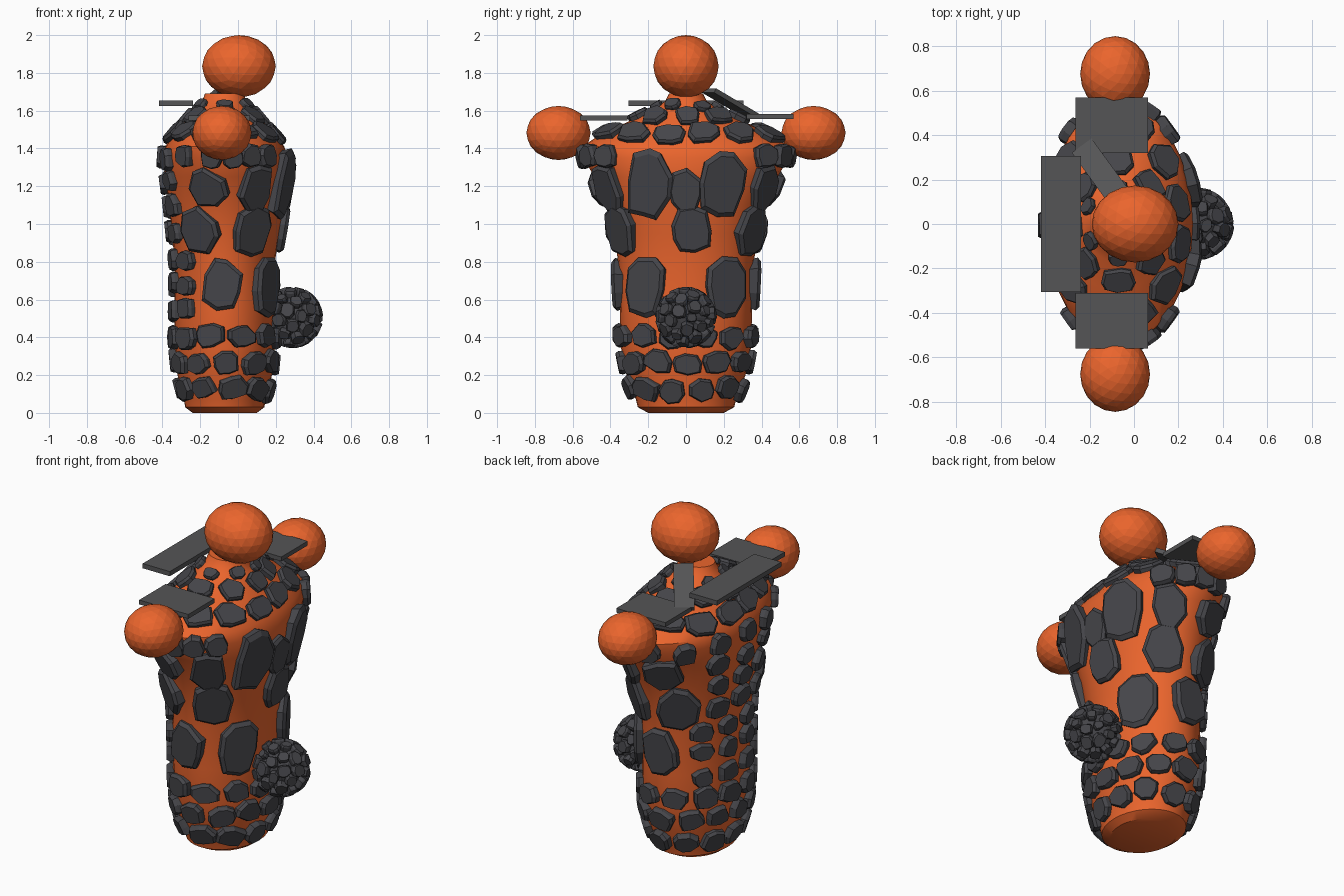
import bpy, bmesh, math, random
from mathutils import Vector, Matrix

if "Cube" in bpy.data.objects:
    bpy.data.objects.remove(bpy.data.objects["Cube"])

random.seed(7)

def material(name, rgb):
    m = bpy.data.materials.new(name)
    m.diffuse_color = (*rgb, 1)
    m.use_nodes = True
    m.node_tree.nodes["Principled BSDF"].inputs["Base Color"].default_value = m.diffuse_color
    return m

LAVA = material("lava_orange", (0.83, 0.13, 0.026))
ROCK = material("dark_rock", (0.06, 0.06, 0.068))
SLATE = material("slate", (0.09, 0.09, 0.093))

def finish(bm, name, mat):
    me = bpy.data.meshes.new(name)
    bmesh.ops.recalc_face_normals(bm, faces=bm.faces)
    bm.to_mesh(me)
    bm.free()
    me.materials.append(mat)
    ob = bpy.data.objects.new(name, me)
    bpy.context.collection.objects.link(ob)
    return ob

# Body sections: z, centre x, half width x, half depth y
PROFILE = [(0.0, -0.07, 0.17, 0.20), (0.03, -0.07, 0.21, 0.255), (0.07, -0.07, 0.215, 0.265),
           (0.2, -0.07, 0.25, 0.315), (0.35, -0.07, 0.265, 0.345), (0.55, -0.07, 0.265, 0.35),
           (0.8, -0.07, 0.265, 0.36), (0.95, -0.065, 0.285, 0.38), (1.1, -0.06, 0.305, 0.42),
           (1.25, -0.06, 0.325, 0.485), (1.35, -0.065, 0.33, 0.545), (1.41, -0.07, 0.315, 0.55),
           (1.47, -0.075, 0.275, 0.46), (1.54, -0.075, 0.21, 0.31), (1.61, -0.075, 0.15, 0.17),
           (1.65, -0.075, 0.115, 0.11), (1.69, -0.07, 0.105, 0.09)]

def section(z):
    for a, b in zip(PROFILE, PROFILE[1:]):
        if z <= b[0]:
            f = (z - a[0]) / (b[0] - a[0])
            return [p + (q - p) * f for p, q in zip(a[1:], b[1:])]
    return PROFILE[-1][1:]

def surface(t, z):
    cx, rx, ry = section(z)
    return Vector((cx + rx * math.cos(t), ry * math.sin(t), z))

def body():
    bm = bmesh.new()
    n = 32
    rings = [[bm.verts.new(surface(2 * math.pi * i / n, p[0])) for i in range(n)] for p in PROFILE]
    for a, b in zip(rings, rings[1:]):
        for i in range(n):
            j = (i + 1) % n
            bm.faces.new((a[i], a[j], b[j], b[i]))
    bm.faces.new(rings[0][::-1])
    bm.faces.new(rings[-1])
    ob = finish(bm, "body", LAVA)
    bpy.context.view_layer.objects.active = ob
    ob.select_set(True)
    bpy.ops.object.shade_smooth_by_angle(angle=math.radians(35))
    ob.select_set(False)

def add_rock(bm, pos, normal, w, h, thick):
    """Chamfered irregular slab lying on the surface."""
    normal = normal.normalized()
    side = Vector((0, 0, 1)).cross(normal)
    side = side.normalized() if side.length > 1e-3 else Vector((1, 0, 0))
    frame = Matrix((side, normal.cross(side), normal)).transposed()
    frame = frame @ Matrix.Rotation(random.uniform(-0.18, 0.18), 3, 'Z')
    n = random.choice((7, 8, 8, 9))
    start = random.random()
    outline = []
    for i in range(n):
        a = 2 * math.pi * (i + start + random.uniform(-0.22, 0.22)) / n
        c, s = math.cos(a), math.sin(a)
        r = (abs(c) ** 3.5 + abs(s) ** 3.5) ** (-1 / 3.5) * random.uniform(0.9, 1.04)
        outline.append((c * r * w / 2, s * r * h / 2))
    levels = [(0.9, -thick), (1.0, thick * 0.5), (0.86, thick)]
    rings = [[bm.verts.new(pos + frame @ Vector((x * k, y * k, d))) for x, y in outline]
             for k, d in levels]
    for a, b in zip(rings, rings[1:]):
        for i in range(n):
            j = (i + 1) % n
            bm.faces.new((a[i], a[j], b[j], b[i]))
    bm.faces.new(rings[0][::-1])
    bm.faces.new(rings[-1])

def on_body(bm, deg, z, w, h, thick=0.035):
    t, e = math.radians(deg), 0.02
    du = surface(t + e, z) - surface(t - e, z)
    dv = surface(t, z + e) - surface(t, z - e)
    add_rock(bm, surface(t, z), du.cross(dv), w, h, thick)

def spaced(z, n, lo, hi):
    """Angles evenly spaced by arc length around the body."""
    steps = [lo + (hi - lo) * i / 200 for i in range(201)]
    pts = [surface(math.radians(d), z) for d in steps]
    acc = [0]
    for a, b in zip(pts, pts[1:]):
        acc.append(acc[-1] + (b - a).length)
    return [next(d for d, s in zip(steps, acc) if s >= acc[-1] * (i + 0.5) / n) for i in range(n)]

def rock_band(bm, z, n, lo, hi, w, h, thick=0.035):
    for d in spaced(z, n, lo, hi):
        on_body(bm, d, z + random.uniform(-0.012, 0.012), w * random.uniform(0.88, 1.1),
                h * random.uniform(0.9, 1.1), thick)

body()

# Lower rows of small stones all around
bm = bmesh.new()
for i, (z, n) in enumerate(((0.13, 11), (0.27, 12), (0.405, 12))):
    rock_band(bm, z, n, i * 14, 360 + i * 14, 0.155, 0.125)
finish(bm, "lower_stones", ROCK)

# Small stones up the -x side
bm = bmesh.new()
for z in (0.545, 0.68, 0.815):
    rock_band(bm, z, 4, 122, 238, 0.135, 0.115)
for z in (0.95, 1.09, 1.22):
    rock_band(bm, z, 3, 140, 220, 0.15, 0.12)
rock_band(bm, 1.35, 5, 115, 245, 0.13, 0.12)
finish(bm, "rear_stones", ROCK)

# Large slabs on the +x side and flanks, mirrored in y
bm = bmesh.new()
on_body(bm, 4, 0.97, 0.21, 0.26)
for s in (1, -1):
    for d, z, w, h in ((36, 0.67, 0.24, 0.33), (93, 0.68, 0.22, 0.29),
                       (62, 0.97, 0.23, 0.28), (117, 0.97, 0.25, 0.27),
                       (24, 1.21, 0.25, 0.38), (62, 1.19, 0.2, 0.28), (108, 1.2, 0.23, 0.22)):
        on_body(bm, s * d, z, w, h)
on_body(bm, 0, 1.17, 0.18, 0.27, 0.03)
finish(bm, "large_slabs", ROCK)

# Shoulder and collar stones
bm = bmesh.new()
for s in (1, -1):
    for d, w in ((50, 0.14), (68, 0.13), (84, 0.12), (102, 0.13)):
        on_body(bm, s * d, 1.36, w, 0.13)
rock_band(bm, 1.475, 12, 0, 360, 0.19, 0.14, 0.03)
rock_band(bm, 1.565, 8, 20, 380, 0.15, 0.13, 0.03)
rock_band(bm, 1.625, 6, 0, 360, 0.09, 0.07, 0.025)
finish(bm, "shoulder_stones", ROCK)

# Round stone-covered knob on the +x side
bm = bmesh.new()
centre = Vector((0.287, 0, 0.505))
bmesh.ops.create_icosphere(bm, subdivisions=2, radius=0.135, matrix=Matrix.Translation(centre))
for i in range(52):
    u = 1 - 2 * (i + 0.5) / 52
    a = i * 2.39996
    q = math.sqrt(1 - u * u)
    nrm = Vector((u, q * math.cos(a), q * math.sin(a)))
    size = random.uniform(0.055, 0.08)
    add_rock(bm, centre + nrm * 0.138, nrm, size, size * random.uniform(0.8, 1.2), 0.022)
finish(bm, "stone_knob", ROCK)

# Head and shoulder balls
def ball(name, loc, radii):
    bm = bmesh.new()
    bmesh.ops.create_icosphere(bm, subdivisions=3, radius=1,
                               matrix=Matrix.Translation(loc) @ Matrix.Diagonal((*radii, 1)))
    finish(bm, name, LAVA)

ball("head", (0.005, 0, 1.835), (0.195, 0.173, 0.165))
for s, name in ((1, "shoulder_ball_back"), (-1, "shoulder_ball_front")):
    ball(name, (-0.085, s * 0.675, 1.482), (0.157, 0.17, 0.143))

# Flat slate plates
def plate(name, loc, size, rot=Matrix.Identity(4)):
    bm = bmesh.new()
    bmesh.ops.create_cube(bm, size=1, matrix=Matrix.Translation(loc) @ rot @ Matrix.Diagonal((*size, 1)))
    finish(bm, name, SLATE)

plate("rear_plate", (-0.328, 0, 1.64), (0.18, 0.61, 0.028))
plate("back_shoulder_plate", (-0.1, 0.445, 1.57), (0.325, 0.25, 0.026))
plate("front_shoulder_plate", (-0.1, -0.435, 1.562), (0.325, 0.25, 0.026))
along = Vector((-0.16, 0.22, -0.13)).normalized()
across = Vector((0, 0, 1)).cross(along).normalized()
tilt = Matrix((across, along, across.cross(along))).transposed().to_4x4()
plate("tilted_plate", (-0.15, 0.235, 1.64), (0.11, 0.31, 0.026), tilt)
